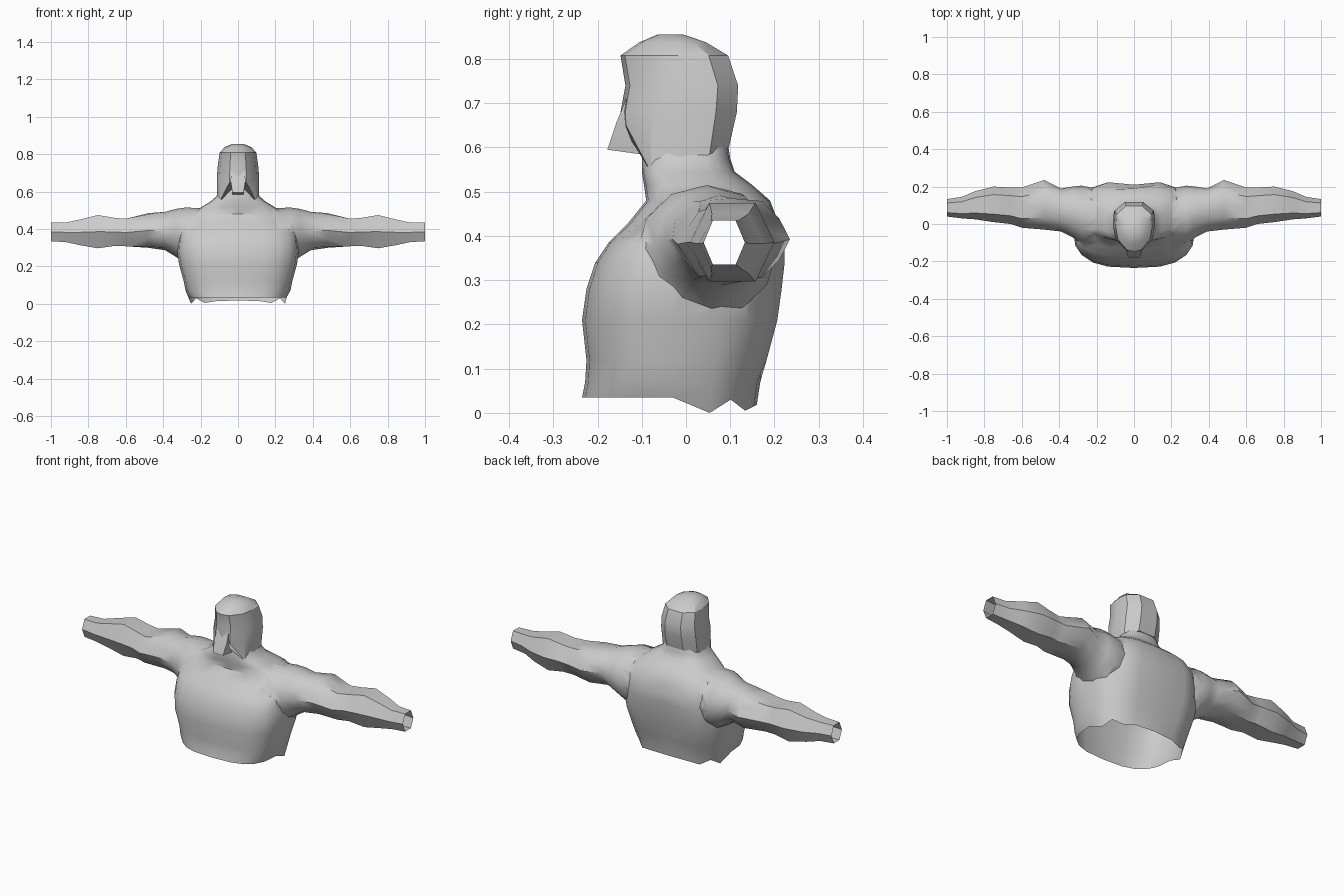
import bpy, bmesh
from math import sin, cos, pi, copysign

cube = bpy.data.objects.get("Cube")
if cube:
    bpy.data.objects.remove(cube, do_unlink=True)

grey = bpy.data.materials.new("plain grey")
grey.use_nodes = True
color = (0.6, 0.6, 0.6, 1)
grey.diffuse_color = color
grey.node_tree.nodes["Principled BSDF"].inputs["Base Color"].default_value = color


def loft(bm, rings):
    """Skin a list of equal rings and cap both ends."""
    loops = [[bm.verts.new(p) for p in ring] for ring in rings]
    n = len(loops[0])
    for a, b in zip(loops, loops[1:]):
        for i in range(n):
            j = (i + 1) % n
            bm.faces.new((a[i], a[j], b[j], b[i]))
    bm.faces.new(loops[0][::-1])
    bm.faces.new(loops[-1])


def finish(bm, name):
    bmesh.ops.recalc_face_normals(bm, faces=bm.faces)
    mesh = bpy.data.meshes.new(name)
    bm.to_mesh(mesh)
    bm.free()
    mesh.materials.append(grey)
    obj = bpy.data.objects.new(name, mesh)
    bpy.context.collection.objects.link(obj)
    return obj


def select(obj):
    bpy.ops.object.select_all(action='DESELECT')
    obj.select_set(True)
    bpy.context.view_layer.objects.active = obj


def power(v, p):
    return copysign(abs(v) ** p, v)


# Torso and neck: height, half width, front y, back y
torso_rows = [
    (0.035, 0.26, -0.235, 0.16), (0.07, 0.28, -0.228, 0.168),
    (0.12, 0.29, -0.225, 0.19), (0.21, 0.315, -0.235, 0.215),
    (0.28, 0.325, -0.225, 0.225), (0.34, 0.32, -0.205, 0.232),
    (0.385, 0.31, -0.175, 0.232), (0.43, 0.29, -0.13, 0.215),
    (0.48, 0.25, -0.09, 0.19), (0.515, 0.2, -0.095, 0.15),
    (0.545, 0.15, -0.1, 0.11), (0.575, 0.115, -0.1, 0.1),
    (0.64, 0.09, -0.09, 0.09),
]
# Ragged back hem, counted in steps from the spine
hem = {0: 0.018, 1: 0.015, 2: 0.005, 3: 0.03, 4: 0.0}
SIDES = 20
rings = []
for row, (z, w, front, back) in enumerate(torso_rows):
    mid = -0.03 if z < 0.4 else (front + back) / 2
    ring = []
    for k in range(SIDES):
        a = 2 * pi * k / SIDES
        s = power(sin(a), 0.7)
        y = mid + s * ((back - mid) if s > 0 else (mid - front))
        if k == SIDES // 4 and 0.1 < z < 0.45:
            y -= 0.022  # spine groove
        h = hem.get(abs(k - SIDES // 4), z) if row == 0 else z
        ring.append((w * power(cos(a), 0.7), y, h))
    rings.append(ring)
bm = bmesh.new()
loft(bm, rings)
body = finish(bm, "torso_and_arms")

# Arms: distance out, front y, back y, low z, high z
arm_rows = [
    (0.15, -0.12, 0.18, 0.2, 0.51), (0.28, -0.11, 0.205, 0.215, 0.515),
    (0.33, -0.07, 0.2, 0.25, 0.508), (0.39, -0.04, 0.19, 0.287, 0.492),
    (0.48, -0.03, 0.235, 0.3, 0.485), (0.6, -0.02, 0.195, 0.308, 0.455),
    (0.66, 0.0, 0.195, 0.31, 0.46), (0.75, 0.01, 0.2, 0.297, 0.475),
    (0.85, 0.025, 0.175, 0.315, 0.45), (0.92, 0.03, 0.145, 0.33, 0.435),
    (1.0, 0.04, 0.133, 0.335, 0.435),
]
hexagon = [(1, 0), (0.55, 1), (-0.55, 1), (-1, 0), (-0.55, -1), (0.55, -1)]


def arm_ring(side, x, y0, y1, z0, z1):
    blend = min(max((x - 0.38) / 0.2, 0), 1)  # round shoulder to six-sided wrist
    ring = []
    for k in range(12):
        a = 2 * pi * k / 12
        p, q = hexagon[k // 2], hexagon[(k + k % 2) // 2 % 6]
        u = (1 - blend) * cos(a) + blend * (p[0] + q[0]) / 2
        v = (1 - blend) * sin(a) + blend * (p[1] + q[1]) / 2
        ring.append((side * x, (y0 + y1) / 2 + u * (y1 - y0) / 2,
                     (z0 + z1) / 2 + v * (z1 - z0) / 2))
    return ring


bm = bmesh.new()
for side in (-1, 1):
    loft(bm, [arm_ring(side, *r) for r in arm_rows])
arms = finish(bm, "arm_helper")

# Join the arms to the torso as one skin
join = body.modifiers.new("join arms", 'BOOLEAN')
join.operation = 'UNION'
join.solver = 'EXACT'
join.object = arms
select(body)
bpy.ops.object.modifier_apply(modifier=join.name)
bpy.data.objects.remove(arms, do_unlink=True)

# Open the waist and both wrists
bm = bmesh.new()
bm.from_mesh(body.data)
caps = [f for f in bm.faces
        if all(v.co.z < 0.045 for v in f.verts)
        or all(abs(v.co.x) > 0.995 for v in f.verts)]
bmesh.ops.delete(bm, geom=caps, context='FACES')
bm.to_mesh(body.data)
bm.free()

# Head: height, half width, front y, back y; outline runs nose to nape
outline = [(0, 0), (0.4, 0.04), (0.88, 0.27), (1, 0.55), (0.95, 0.82), (0.45, 1), (0, 1)]
jaw = [0.65, 0.65, 0.545, 0.56, 0.585, 0.6, 0.6]
head_rows = [
    (None, 0.113, -0.145, 0.097), (0.68, 0.113, -0.148, 0.115),
    (0.74, 0.108, -0.137, 0.118), (0.808, 0.098, -0.148, 0.095),
    (0.838, 0.072, -0.105, 0.045), (0.855, 0.03, -0.065, -0.005),
]
rings = []
for z, w, front, back in head_rows:
    half = [(x * w, front + t * (back - front), jaw[i] if z is None else z)
            for i, (x, t) in enumerate(outline)]
    rings.append(half + [(-x, y, h) for x, y, h in half[-2:0:-1]])
bm = bmesh.new()
loft(bm, rings)
head = finish(bm, "head")

# Chin: a narrow wedge below the face
bm = bmesh.new()
loft(bm, [[(-w, front, z), (w, front, z), (w, back, zb), (-w, back, zb)]
          for w, front, back, z, zb in ((0.03, -0.178, -0.09, 0.595, 0.583),
                                        (0.04, -0.156, -0.08, 0.66, 0.66),
                                        (0.035, -0.135, -0.08, 0.71, 0.71))])
chin = finish(bm, "chin")

for obj, angle in ((body, 40), (head, 32), (chin, 25)):
    select(obj)
    bpy.ops.object.shade_smooth_by_angle(angle=angle * pi / 180)
